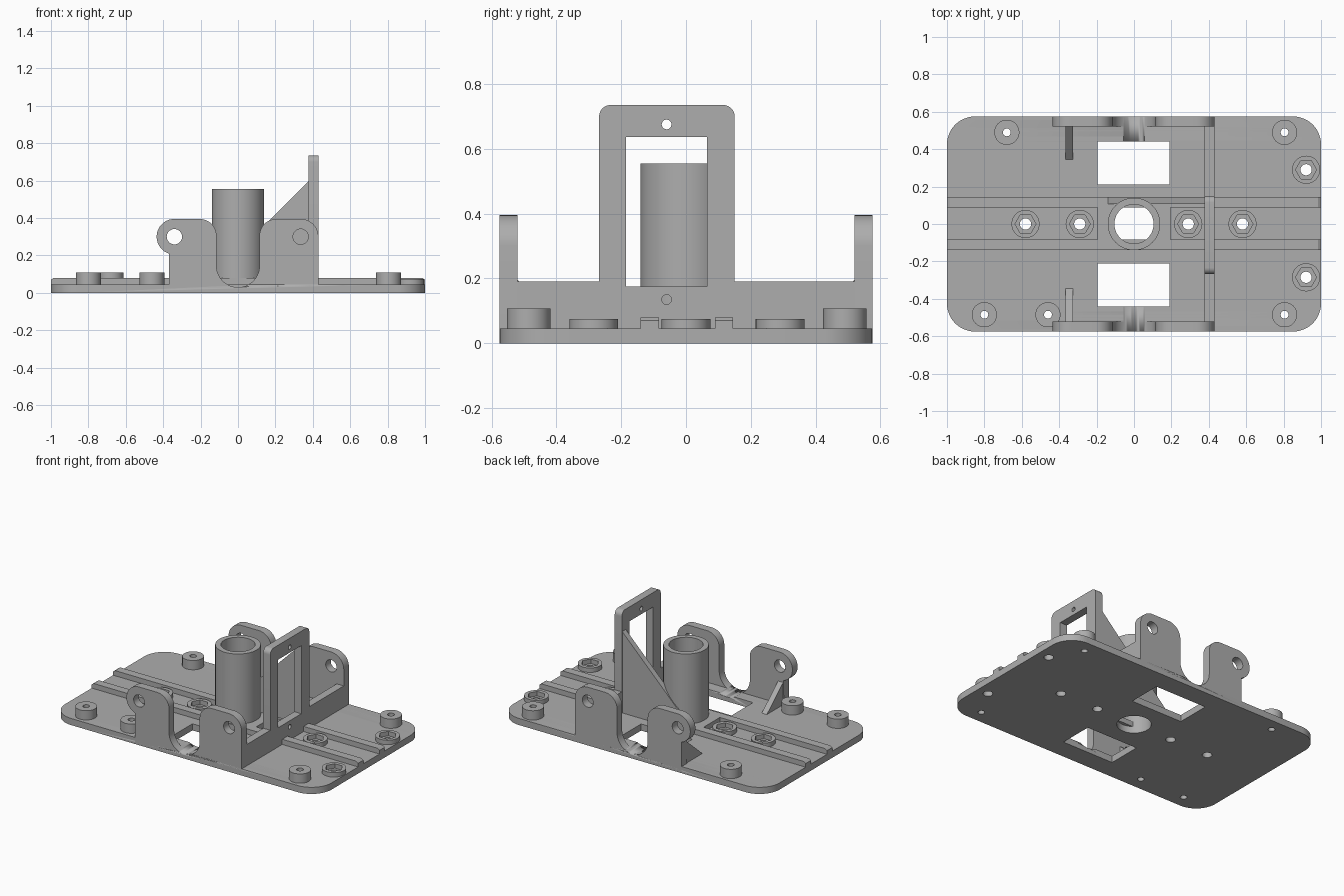
import bpy, bmesh
from math import radians, cos, sin
from mathutils import Matrix

cube = bpy.data.objects.get("Cube")
if cube:
    bpy.data.objects.remove(cube, do_unlink=True)

GREY = (0.42, 0.42, 0.42, 1)
mat = bpy.data.materials.new("plain grey")
mat.use_nodes = True
mat.diffuse_color = GREY
mat.node_tree.nodes["Principled BSDF"].inputs["Base Color"].default_value = GREY

# Planes in which the flat outlines are drawn: columns are the local axes
XY = Matrix.Identity(3)
XZ = Matrix(((1, 0, 0), (0, 0, -1), (0, 1, 0)))
YZ = Matrix(((0, 0, 1), (1, 0, 0), (0, 1, 0)))


def arc(cx, cy, r, a0, a1, n=12):
    steps = [radians(a0 + (a1 - a0) * i / n) for i in range(n + 1)]
    return [(cx + r * cos(a), cy + r * sin(a)) for a in steps]


def circle(cx, cy, r, n=48):
    return arc(cx, cy, r, 0, 360, n)[:-1]


def rect(x0, x1, y0, y1):
    return [(x0, y0), (x1, y0), (x1, y1), (x0, y1)]


def slab(name, plane, low, high, *loops):
    """Extrude an outline (with holes) between two positions on the plane's normal."""
    curve = bpy.data.curves.new(name, "CURVE")
    curve.dimensions = "2D"
    curve.fill_mode = "BOTH"
    curve.extrude = (high - low) / 2
    for loop in loops:
        spline = curve.splines.new("POLY")
        spline.points.add(len(loop) - 1)
        for point, (x, y) in zip(spline.points, loop):
            point.co = (x, y, 0, 1)
        spline.use_cyclic_u = True
    temp = bpy.data.objects.new(name, curve)
    bpy.context.collection.objects.link(temp)
    graph = bpy.context.evaluated_depsgraph_get()
    mesh = bpy.data.meshes.new_from_object(temp.evaluated_get(graph))
    bpy.data.objects.remove(temp, do_unlink=True)

    bm = bmesh.new()
    bm.from_mesh(mesh)
    bmesh.ops.remove_doubles(bm, verts=bm.verts, dist=0.0002)
    bmesh.ops.translate(bm, verts=bm.verts, vec=(0, 0, (low + high) / 2))
    bmesh.ops.transform(bm, matrix=plane.to_4x4(), verts=bm.verts)
    bmesh.ops.recalc_face_normals(bm, faces=bm.faces)
    bm.to_mesh(mesh)
    bm.free()
    mesh.materials.clear()
    mesh.materials.append(mat)
    mesh.shade_smooth()
    mesh.set_sharp_from_angle(angle=radians(30))
    obj = bpy.data.objects.new(name, mesh)
    bpy.context.collection.objects.link(obj)
    return obj


TOP = 0.045      # top of the base plate
HALF = 0.575     # half depth of the plate
BOSSES = [(-0.68, 0.49), (0.805, 0.49), (-0.8, -0.485), (-0.46, -0.485), (0.805, -0.485)]
NUTS = [(0.92, 0.29), (0.92, -0.285), (-0.58, 0), (-0.29, 0), (0.29, 0), (0.58, 0)]

# Base plate with two windows, tube bore and screw holes
cx, cy, r = 0.85, HALF - 0.15, 0.15
outline = (arc(cx, cy, r, 0, 90) + arc(-cx, cy, r, 90, 180)
           + arc(-cx, -cy, r, 180, 270) + arc(cx, -cy, r, 270, 360))
holes = [rect(-0.195, 0.19, 0.21, 0.44), rect(-0.195, 0.19, -0.44, -0.21), circle(0, 0, 0.105)]
holes += [circle(x, y, 0.021, 24) for x, y in BOSSES]
holes += [circle(x, y, 0.03, 24) for x, y in NUTS]
base = slab("base_plate", XY, 0, TOP, outline, *holes)

# Shallow troughs where the U notches of the brackets dip into the plate
for side in (-1, 1):
    low, high = sorted((side * 0.43, side * 0.6))
    cutter = slab("trough_cutter", XZ, low, high, circle(0, 0.145, 0.115, 64))
    cutter.hide_render = True
    cutter.hide_set(True)
    cutter.display_type = "WIRE"
    cut = base.modifiers.new("trough", "BOOLEAN")
    cut.operation = "DIFFERENCE"
    cut.solver = "EXACT"
    cut.object = cutter

# Round screw bosses and hexagonal nut holders
for x, y in BOSSES:
    slab("screw_boss", XY, TOP, 0.108, circle(x, y, 0.067), circle(x, y, 0.021, 24))
for x, y in NUTS:
    slab("nut_holder", XY, TOP, 0.075, circle(x, y, 0.075), circle(x, y, 0.056, 6))

# Rails along the plate, raised centre pad and tube
for y in (-0.112, 0.117):
    slab("rail", XZ, -y - 0.028, -y + 0.028,
         [(-1, TOP), (1, TOP), (1, 0.07), (0.985, 0.08), (-0.985, 0.08), (-1, 0.07)])
slab("centre_pad", XY, TOP, 0.08, rect(-0.195, 0.195, -0.14, 0.145), circle(0, 0, 0.105))
slab("tube", XY, TOP, 0.555, circle(0, 0, 0.14, 64), circle(0, 0, 0.105))

# Front and back brackets with two pierced ears and a U notch, plus a small rib
bracket = ([(-0.37, 0.01)] + arc(-0.34, 0.3, 0.095, -108, -270, 24)
           + arc(-0.205, 0.305, 0.09, 90, 0) + arc(0, 0.145, 0.115, 180, 360, 32)
           + arc(0.205, 0.305, 0.09, 180, 90) + arc(0.335, 0.3, 0.095, 90, 0) + [(0.43, 0.01)])
ears = [circle(x, 0.3, 0.041, 32) for x in (-0.34, 0.335)]
for side, label in ((-1, "front"), (1, "back")):
    low, high = sorted((-side * HALF, -side * 0.52))
    slab(label + "_bracket", XZ, low, high, bracket, *ears)
    slab(label + "_rib", YZ, -0.365, -0.327,
         [(side * 0.345, TOP), (side * 0.525, TOP), (side * 0.525, 0.2)])

# Cross wall rising into an open frame
wall = ([(-HALF, 0.01), (HALF, 0.01), (HALF, 0.19), (0.15, 0.19)]
        + arc(0.115, 0.7, 0.035, 0, 90, 8) + arc(-0.233, 0.7, 0.035, 90, 180, 8)
        + [(-0.268, 0.19), (-HALF, 0.19)])
slab("cross_wall_frame", YZ, 0.377, 0.43, wall, rect(-0.185, 0.065, 0.175, 0.637),
     circle(-0.06, 0.675, 0.015, 24), circle(-0.06, 0.135, 0.015, 24))

# Triangular gusset bracing the frame
slab("frame_gusset", XZ, -0.145, -0.107, [(-0.14, 0.08), (0.38, 0.08), (0.38, 0.6)])
